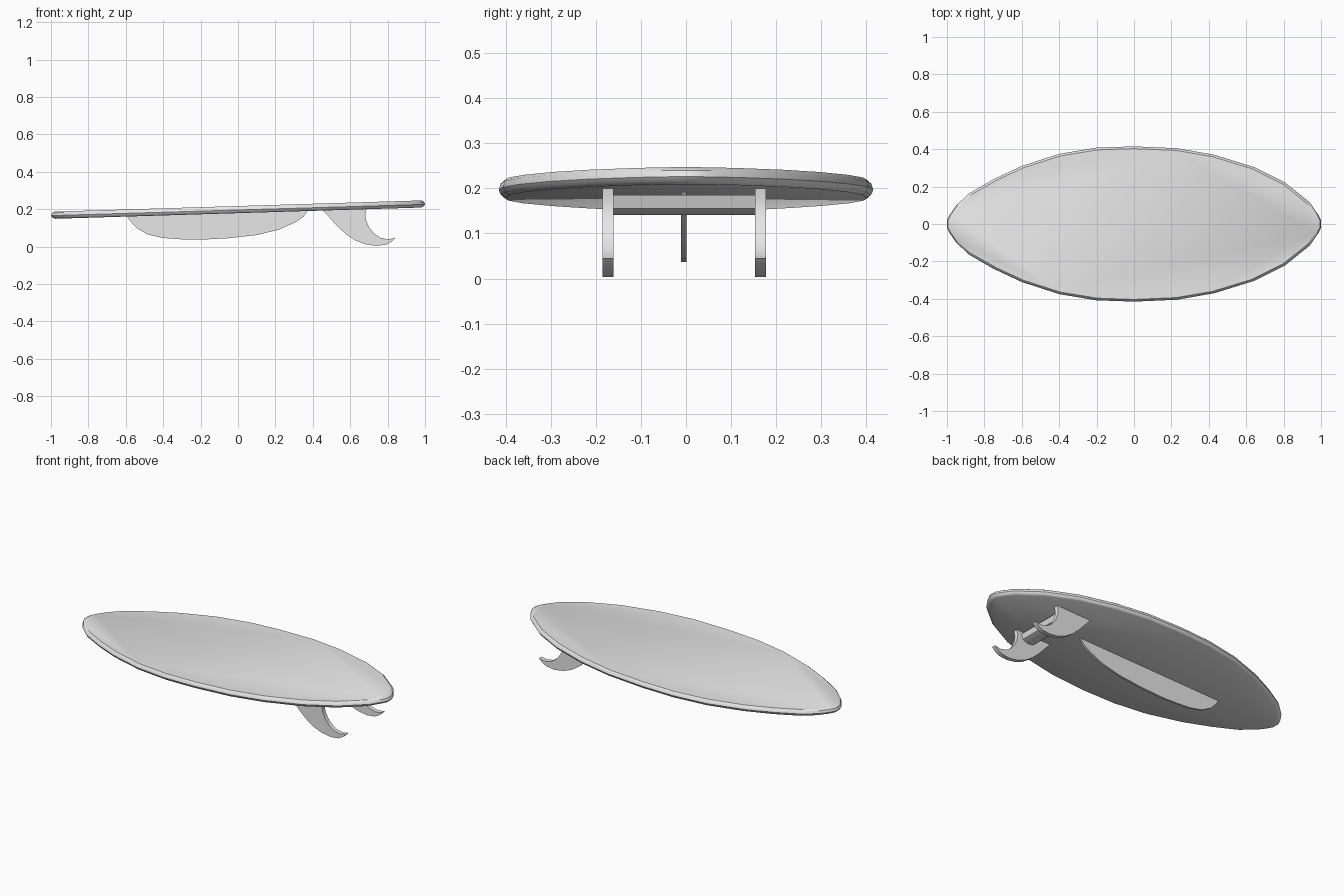
import bpy, bmesh, math

if "Cube" in bpy.data.objects:
    bpy.data.objects.remove(bpy.data.objects["Cube"])

grey = bpy.data.materials.new("plain grey")
grey.diffuse_color = (0.8, 0.8, 0.8, 1)
grey.use_nodes = True
grey.node_tree.nodes["Principled BSDF"].inputs["Base Color"].default_value = grey.diffuse_color


def mid_z(x):
    """Height of the tilted board's middle plane."""
    return 0.198 + 0.03 * x


def finish(name, bm, angle=40):
    bmesh.ops.recalc_face_normals(bm, faces=bm.faces)
    mesh = bpy.data.meshes.new(name)
    bm.to_mesh(mesh)
    bm.free()
    mesh.materials.append(grey)
    ob = bpy.data.objects.new(name, mesh)
    bpy.context.collection.objects.link(ob)
    bpy.ops.object.select_all(action='DESELECT')
    ob.select_set(True)
    bpy.context.view_layer.objects.active = ob
    bpy.ops.object.shade_smooth_by_angle(angle=math.radians(angle))
    return ob


def plate(name, outline, y0, y1):
    """Extrude an x-z outline along y."""
    bm = bmesh.new()
    face = bm.faces.new([bm.verts.new((x, y0, z)) for x, z in outline])
    out = bmesh.ops.extrude_face_region(bm, geom=[face])
    verts = [v for v in out["geom"] if isinstance(v, bmesh.types.BMVert)]
    bmesh.ops.translate(bm, verts=verts, vec=(0, y1 - y0, 0))
    return finish(name, bm)


# Board: half outline mirrored, stacked in rings for a softened rim
half = [(-1, 0.02), (-0.985, 0.05), (-0.95, 0.1), (-0.88, 0.165), (-0.75, 0.24),
        (-0.6, 0.31), (-0.4, 0.375), (-0.2, 0.408), (0, 0.415), (0.23, 0.405),
        (0.43, 0.37), (0.64, 0.305), (0.81, 0.22), (0.94, 0.115), (0.985, 0.05), (1, 0.02)]
outline = half + [(x, -y) for x, y in reversed(half)]
bm = bmesh.new()
rings = []
for inset, dz in ((0.022, -0.019), (0.008, -0.013), (0, -0.002), (0.006, 0.012), (0.018, 0.019)):
    rings.append([bm.verts.new((x * (1 - inset), y * (1 - inset * 1.6), mid_z(x) + dz))
                  for x, y in outline])
for low, high in zip(rings, rings[1:]):
    for i in range(len(low)):
        j = (i + 1) % len(low)
        bm.faces.new((low[i], low[j], high[j], high[i]))
bm.faces.new(rings[0])
bm.faces.new(rings[-1])
finish("board", bm, 35)

# Long thin keel under the middle
keel = [(-0.6, 0.172), (-0.575, 0.135), (-0.54, 0.098), (-0.48, 0.064), (-0.4, 0.046),
        (-0.3, 0.039), (-0.2, 0.037), (-0.05, 0.045), (0.1, 0.062), (0.22, 0.091),
        (0.31, 0.132), (0.35, 0.16), (0.38, 0.2)]
plate("keel", keel, -0.011, 0.001)

# Pair of swept side fins
fin = [(0.44, 0.205), (0.49, 0.155), (0.53, 0.11), (0.58, 0.064), (0.63, 0.032),
       (0.68, 0.013), (0.74, 0.004), (0.79, 0.01), (0.82, 0.026), (0.84, 0.046),
       (0.8, 0.039), (0.76, 0.048), (0.725, 0.072), (0.7, 0.105), (0.685, 0.14),
       (0.68, 0.17), (0.69, 0.21)]
for side, y in (("front", -0.173), ("back", 0.165)):
    plate(side + "_fin", fin, y - 0.0125, y + 0.0125)

# Cross bar joining the side fins
bar = [(0.55, 0.165), (0.575, 0.145), (0.61, 0.141), (0.645, 0.155), (0.655, 0.185), (0.56, 0.185)]
plate("fin_bar", bar, -0.165, 0.155)
